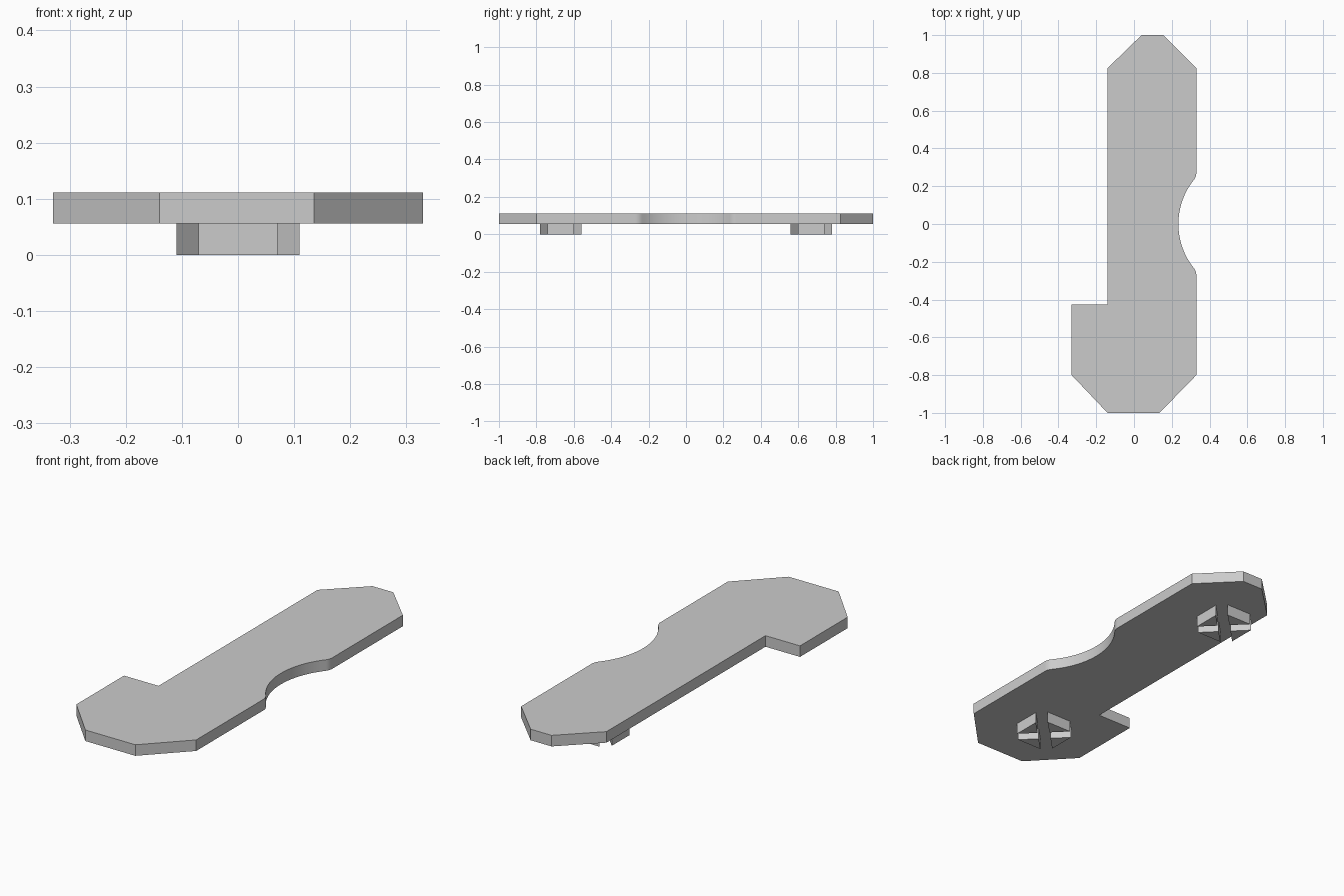
import bpy
import bmesh
from math import atan2, cos, sin, sqrt, pi

cube = bpy.data.objects.get("Cube")
if cube:
    bpy.data.objects.remove(cube, do_unlink=True)

PLATE_BOTTOM, PLATE_TOP = 0.056, 0.111
EDGE_X = 0.33

grey = bpy.data.materials.new("light_grey")
grey.use_nodes = True
colour = (0.6, 0.6, 0.6, 1)
grey.diffuse_color = colour
grey.node_tree.nodes["Principled BSDF"].inputs["Base Color"].default_value = colour


def prism(name, outlines, z0, z1):
    """Extrude closed anticlockwise outlines into one object."""
    bm = bmesh.new()
    for outline in outlines:
        base = bm.faces.new([bm.verts.new((x, y, z0)) for x, y in outline])
        top = bmesh.ops.extrude_face_region(bm, geom=[base], use_keep_orig=True)
        verts = [g for g in top["geom"] if isinstance(g, bmesh.types.BMVert)]
        bmesh.ops.translate(bm, verts=verts, vec=(0, 0, z1 - z0))
    bmesh.ops.recalc_face_normals(bm, faces=bm.faces)
    mesh = bpy.data.meshes.new(name)
    bm.to_mesh(mesh)
    bm.free()
    mesh.materials.append(grey)
    obj = bpy.data.objects.new(name, mesh)
    bpy.context.collection.objects.link(obj)
    return obj


def arc(cx, cy, r, a0, a1, steps):
    angles = [a0 + (a1 - a0) * i / steps for i in range(steps + 1)]
    return [(cx + r * cos(a), cy + r * sin(a)) for a in angles]


# Finger scoop: large concave arc blended into the edge by two small fillets
scoop_x, scoop_r, fillet_r = 0.61, 0.375, 0.06
fillet_x = EDGE_X - fillet_r
fillet_y = sqrt((scoop_r + fillet_r) ** 2 - (scoop_x - fillet_x) ** 2)
turn = atan2(fillet_y, scoop_x - fillet_x)
scoop = (arc(fillet_x, -fillet_y, fillet_r, 0, turn, 6)
         + arc(scoop_x, 0, scoop_r, pi + turn, pi - turn, 24)[1:-1]
         + arc(fillet_x, fillet_y, fillet_r, -turn, 0, 6))

# Plate with chamfered ends and a side step
outline = ([(-0.14, -1), (0.135, -1), (EDGE_X, -0.8)] + scoop
           + [(EDGE_X, 0.825), (0.155, 1), (0.04, 1), (-0.14, 0.825),
              (-0.14, -0.425), (-EDGE_X, -0.425), (-EDGE_X, -0.8)])
plate = prism("plate", [outline], PLATE_BOTTOM, PLATE_TOP)
bpy.context.view_layer.objects.active = plate
plate.select_set(True)
bpy.ops.object.shade_smooth_by_angle(angle=pi / 6)


# Split pegs: four triangular wedges around an X-shaped gap
def peg(name, cy):
    wedges = []
    for c, s in ((1, 0), (0, 1), (-1, 0), (0, -1)):
        corners = ((0.04, 0), (0.11, -0.07), (0.11, 0.07))
        wedges.append([(x * c - y * s, cy + x * s + y * c) for x, y in corners])
    prism(name, wedges, 0, PLATE_BOTTOM)


peg("front_peg", -0.67)
peg("back_peg", 0.67)
